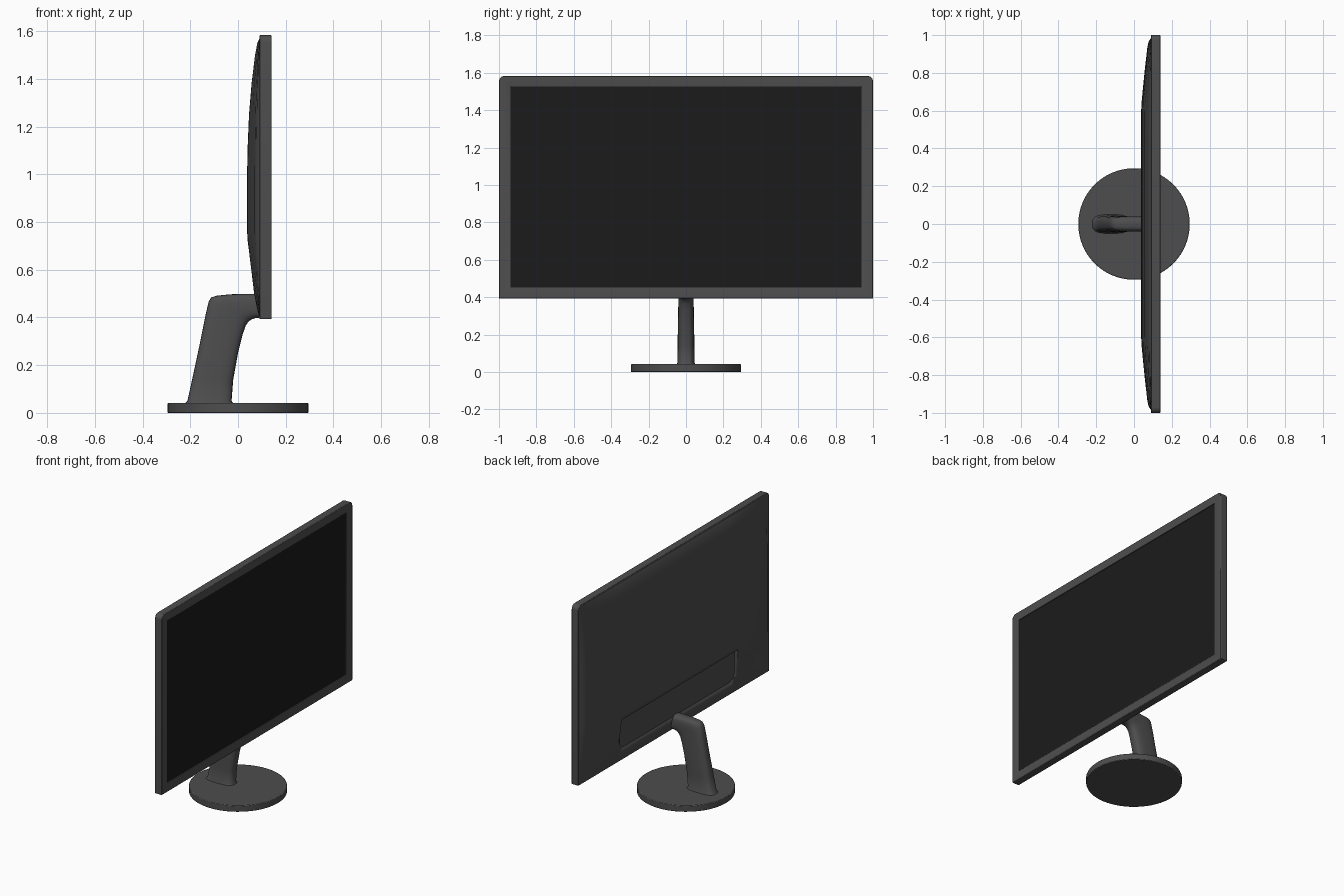
import bpy, bmesh, math
from mathutils import Vector

if "Cube" in bpy.data.objects:
    bpy.data.objects.remove(bpy.data.objects["Cube"])


def material(name, v):
    m = bpy.data.materials.new(name)
    m.diffuse_color = (v, v, v, 1)
    m.use_nodes = True
    m.node_tree.nodes["Principled BSDF"].inputs["Base Color"].default_value = m.diffuse_color
    return m


GREY = material("dark_plastic", 0.075)
BLACK = material("screen_black", 0.011)


def finish(name, bm, mat=GREY, bevel=0.0, angle=30):
    bmesh.ops.recalc_face_normals(bm, faces=bm.faces[:])
    me = bpy.data.meshes.new(name)
    bm.to_mesh(me)
    bm.free()
    ob = bpy.data.objects.new(name, me)
    bpy.context.collection.objects.link(ob)
    me.materials.append(mat)
    bpy.ops.object.select_all(action='DESELECT')
    bpy.context.view_layer.objects.active = ob
    ob.select_set(True)
    bpy.ops.object.shade_smooth_by_angle(angle=math.radians(angle))
    if bevel:
        b = ob.modifiers.new("edge", 'BEVEL')
        b.width, b.segments, b.limit_method = bevel, 2, 'ANGLE'
    return ob


def slab(x0, x1, hy, z0, z1, r_bottom=0.0, r_top=0.0):
    """Panel in the YZ plane with separately rounded bottom and top corners."""
    pts = []
    for sy, top, a0 in ((1, 0, -90), (1, 1, 0), (-1, 1, 90), (-1, 0, 180)):
        r = r_top if top else r_bottom
        cy, cz = sy * (hy - r), (z1 - r if top else z0 + r)
        for i in range(7 if r else 1):
            a = math.radians(a0 + 15 * i)
            pts.append((cy + r * math.cos(a), cz + r * math.sin(a)))
    bm = bmesh.new()
    f = bm.faces.new([bm.verts.new((x0, y, z)) for y, z in pts])
    ext = bmesh.ops.extrude_face_region(bm, geom=[f])['geom']
    bmesh.ops.translate(bm, vec=(x1 - x0, 0, 0),
                        verts=[v for v in ext if isinstance(v, bmesh.types.BMVert)])
    return bm


def cut(ob, cutter):
    cutter.hide_render = True
    cutter.hide_set(True)
    m = ob.modifiers.new("cut", 'BOOLEAN')
    m.operation, m.object, m.solver = 'DIFFERENCE', cutter, 'EXACT'


# Base disc
bm = bmesh.new()
bmesh.ops.create_cone(bm, cap_ends=True, segments=64, radius1=0.295, radius2=0.295, depth=0.042)
bmesh.ops.translate(bm, vec=(0, 0, 0.021), verts=bm.verts[:])
finish("base", bm, bevel=0.004)

# Neck: rounded sections lofted between back and front profile points
sections = [((-.225, .038), (-.018, .038), .052), ((-.212, .05), (-.027, .05), .046),
            ((-.19, .15), (-.02, .14), .045), ((-.16, .29), (0, .25), .043),
            ((-.136, .41), (.02, .33), .041), ((-.123, .466), (.032, .365), .04),
            ((-.112, .484), (.042, .38), .04), ((-.09, .491), (.055, .391), .04),
            ((-.03, .497), (.072, .397), .04), ((.1, .5), (.1, .4), .04)]
bm = bmesh.new()
rings = []
N = 28
for (bx, bz), (fx, fz), w in sections:
    b, f = Vector((bx, 0, bz)), Vector((fx, 0, fz))
    ring = []
    for i in range(N):
        a = 2 * math.pi * i / N
        c, s = math.cos(a), math.sin(a)
        u = math.copysign(abs(c) ** 0.65, c)
        v = math.copysign(abs(s) ** 0.65, s)
        p = (b + f) / 2 + (f - b) / 2 * u
        ring.append(bm.verts.new((p.x, w * v, p.z)))
    rings.append(ring)
for r, q in zip(rings, rings[1:]):
    for i in range(N):
        j = (i + 1) % N
        bm.faces.new((r[i], r[j], q[j], q[i]))
bm.faces.new(rings[0])
bm.faces.new(rings[-1])
finish("neck", bm, angle=50)

# Bezel frame with the opening for the screen
frame = finish("bezel", slab(0.09, 0.14, 1.0, 0.393, 1.583, 0.004, 0.03))
cut(frame, finish("bezel_cutter", slab(0.132, 0.2, 0.938, 0.452, 1.526)))
b = frame.modifiers.new("edge", 'BEVEL')
b.width, b.segments, b.limit_method = 0.003, 2, 'ANGLE'

# Screen
finish("screen", slab(0.125, 0.134, 0.938, 0.452, 1.526), BLACK)

# Back shell: bulge is the product of a width and a height profile
half = [(0.6, 1.0), (0.64, 0.97), (0.8, 0.68), (0.93, 0.41), (0.965, 0.28), (0.988, 0.0)]
ys = [(-y, d) for y, d in reversed(half)] + half
zs = [(0.396, 0), (0.43, .2), (0.5, .45), (0.6, .68), (0.72, .95), (0.76, 1), (1.0, 1),
      (1.12, .95), (1.25, .85), (1.38, .65), (1.5, .38), (1.55, .2), (1.573, 0)]
bm = bmesh.new()
grid = [[bm.verts.new((0.092 - 0.054 * dy * dz, y, z)) for y, dy in ys] for z, dz in zs]
for r, q in zip(grid, grid[1:]):
    for i in range(len(ys) - 1):
        bm.faces.new((r[i], r[i + 1], q[i + 1], q[i]))
ext = bmesh.ops.extrude_edge_only(bm, edges=[e for e in bm.edges if e.is_boundary])['geom']
for v in ext:
    if isinstance(v, bmesh.types.BMVert):
        v.co.x = 0.1
bmesh.ops.holes_fill(bm, edges=[e for e in bm.edges if e.is_boundary], sides=0)
shell = finish("back_shell", bm, angle=40)

# Connector recess in the back
cut(shell, finish("recess_cutter", slab(-0.1, 0.07, 0.61, 0.49, 0.695, 0.06, 0)))
